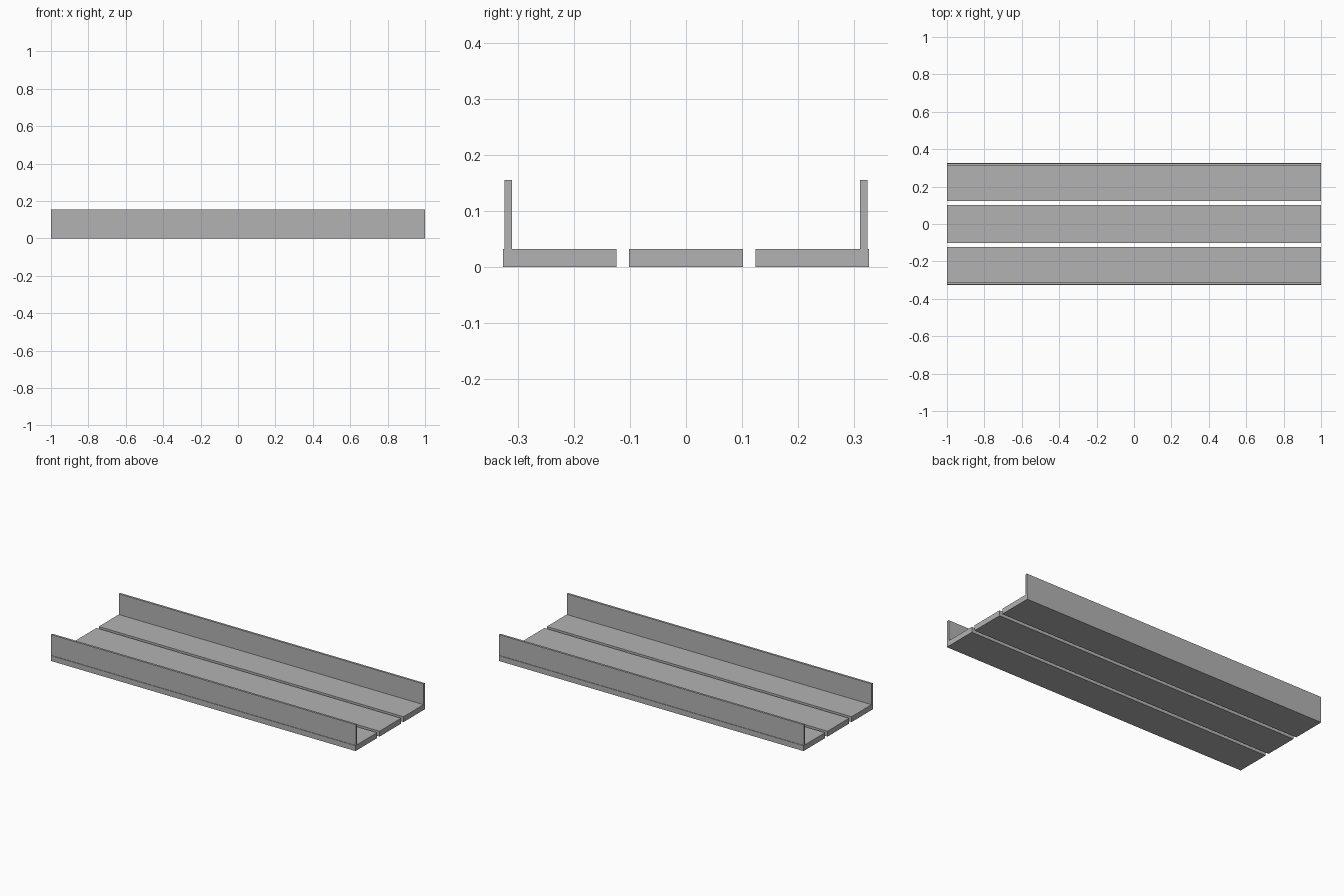
import bpy

default_cube = bpy.data.objects.get("Cube")
if default_cube:
    bpy.data.objects.remove(default_cube, do_unlink=True)

# Single plain grey finish
GREY = (0.45, 0.45, 0.45, 1)
grey = bpy.data.materials.new("plain_grey")
grey.use_nodes = True
grey.diffuse_color = GREY
grey.node_tree.nodes["Principled BSDF"].inputs["Base Color"].default_value = GREY

LENGTH = 2.0
PLANK_WIDTH, PLANK_HEIGHT = 0.203, 0.032
PLANK_PITCH = 0.225
RAIL_WIDTH, RAIL_TOP, RAIL_Y = 0.013, 0.155, 0.317


def board(name, y, width, bottom, top):
    """Full-length board centred on y."""
    bpy.ops.mesh.primitive_cube_add(size=1, location=(0, y, (bottom + top) / 2))
    obj = bpy.context.object
    obj.name = name
    obj.scale = (LENGTH, width, top - bottom)
    bpy.ops.object.transform_apply(location=False, rotation=False, scale=True)
    obj.data.materials.append(grey)
    return obj


# Three floor planks with narrow gaps, and an upright rail on each outer plank
board("middle_plank", 0, PLANK_WIDTH, 0, PLANK_HEIGHT)
for side, sign in (("front", -1), ("back", 1)):
    board(side + "_plank", sign * PLANK_PITCH, PLANK_WIDTH, 0, PLANK_HEIGHT)
    board(side + "_rail", sign * RAIL_Y, RAIL_WIDTH, PLANK_HEIGHT, RAIL_TOP)
